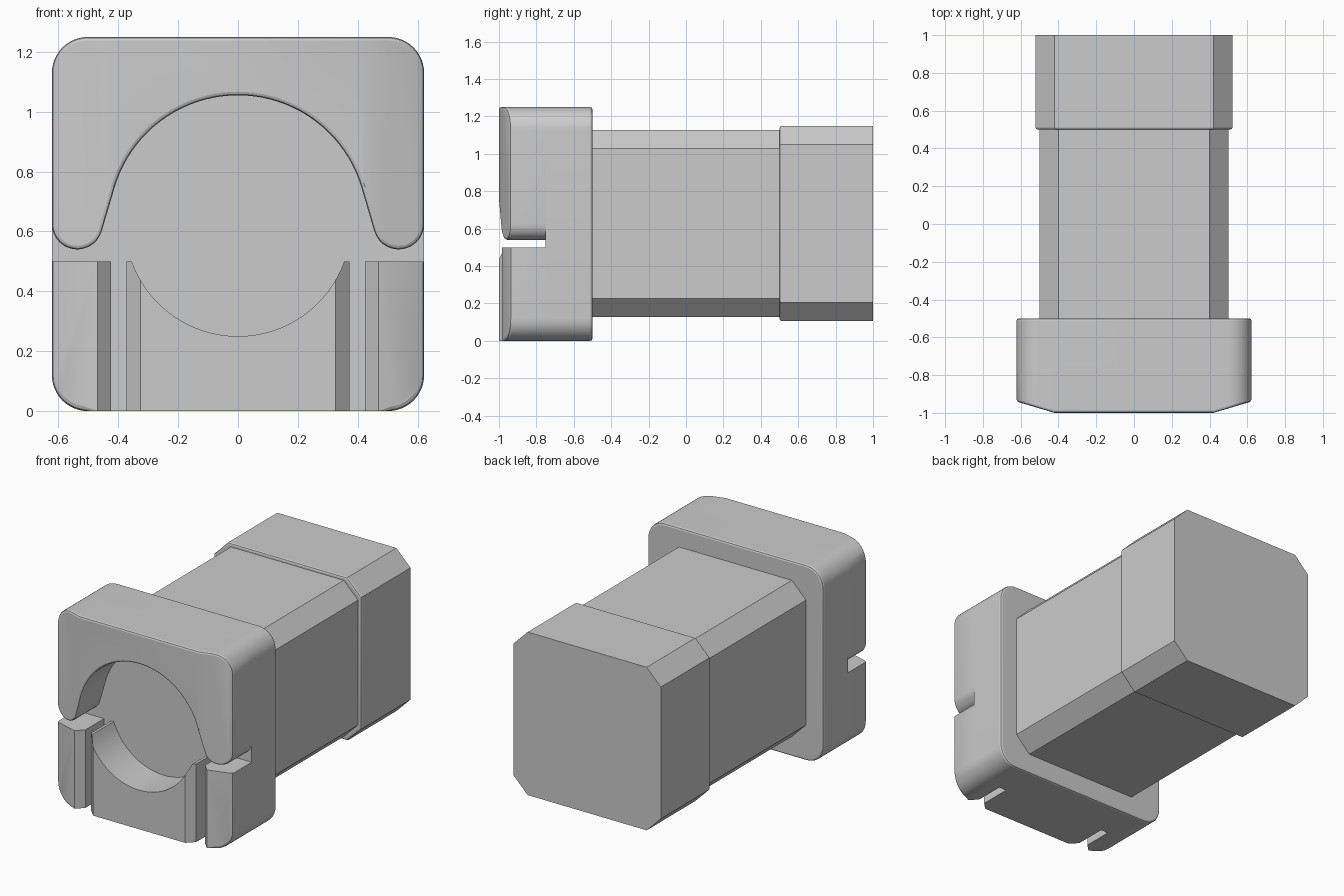
import bpy, bmesh
from math import cos, sin, radians, acos, degrees

if "Cube" in bpy.data.objects:
    bpy.data.objects.remove(bpy.data.objects["Cube"])

W, H, R = 0.622, 1.25, 0.12      # head half width, height, corner radius


def arc(cx, cz, r, a0, a1, n=12):
    """Points on an arc in the x-z plane, angles in degrees."""
    return [(cx + r * cos(radians(a0 + (a1 - a0) * i / n)),
             cz + r * sin(radians(a0 + (a1 - a0) * i / n))) for i in range(n + 1)]


def flip(pts):
    return [(-x, z) for x, z in reversed(pts)]


def prism(name, pts, y0, y1, front=(), rim=None, width=0.012):
    """Extrude an x-z profile from y0 to y1. 'front' lists (|x|, setback)
    breakpoints that slope the front; 'rim' picks sharp edges to round."""
    bm = bmesh.new()
    a = [bm.verts.new((x, y0, z)) for x, z in pts]
    b = [bm.verts.new((x, y1, z)) for x, z in pts]
    bm.faces.new(a)
    bm.faces.new(b[::-1])
    for i in range(len(pts)):
        j = (i + 1) % len(pts)
        bm.faces.new((a[i], b[i], b[j], a[j]))
    for px, _ in front[1:-1]:
        for s in (-1, 1):
            bmesh.ops.bisect_plane(bm, geom=bm.verts[:] + bm.edges[:] + bm.faces[:],
                                   plane_co=(s * px, 0, 0), plane_no=(1, 0, 0))
    for v in bm.verts:
        if front and abs(v.co.y - y0) < 1e-5:
            x = abs(v.co.x)
            for (xa, da), (xb, db) in zip(front, front[1:]):
                if xa - 1e-4 <= x <= xb + 1e-4:
                    v.co.y = y0 + da + (db - da) * (x - xa) / (xb - xa)
                    break
    bmesh.ops.recalc_face_normals(bm, faces=bm.faces[:])
    if rim:
        es = [e for e in bm.edges if len(e.link_faces) == 2
              and e.calc_face_angle() > 0.9
              and all(rim(v.co) for v in e.verts)]
        bmesh.ops.bevel(bm, geom=es, offset=width, segments=2, profile=0.5,
                        affect='EDGES')
    me = bpy.data.meshes.new(name)
    bm.to_mesh(me)
    bm.free()
    ob = bpy.data.objects.new(name, me)
    bpy.context.collection.objects.link(ob)
    bpy.context.view_layer.objects.active = ob
    for o in bpy.context.selected_objects:
        o.select_set(False)
    ob.select_set(True)
    bpy.ops.object.shade_smooth_by_angle(angle=radians(20))
    return ob


def octagon(h, c, cz=0.628):
    k = h - c
    return [(x, z + cz) for x, z in ((h, -k), (h, k), (k, h), (-k, h),
                                     (-h, k), (-h, -k), (-k, -h), (k, -h))]


# Head plate behind the front pieces
top_right = arc(W - R, H - R, R, 0, 90)
low_right = arc(W - R, R, R, 270, 360)
plate = low_right + top_right + flip(top_right) + flip(low_right)
prism("head_plate", plate, -0.75, -0.5, rim=lambda c: c.y > -0.51)

# Upper collar: an arch with rounded feet
fr, ar, cz = 0.085, 0.43, 0.625
fx = W - fr
t = degrees(acos((ar + fr) / fx))
foot = arc(fx, cz, fr, 180 + t, 360, 14)
half = foot + top_right
collar = half + flip(half) + arc(0, cz, ar, 180 - t, t, 40)[1:-1]
# include the arch ends so the legs run straight from arch to foot
collar = (half + flip(half) + arc(0, cz, ar, 180 - t, t, 40))
prism("upper_collar", collar, -1, -0.75, front=[(0, 0), (0.42, 0), (W, 0.06)],
      rim=lambda c: c.y < -0.9)

# Lower side blocks with chamfered inner corners
side = [(0.424, 0)] + low_right + [(W, 0.5), (0.424, 0.5)]
for name, pts in (("lower_block_right", side), ("lower_block_left", flip(side))):
    prism(name, pts, -1, -0.75, front=[(0.424, 0.06), (0.47, 0.015), (W, 0.06)],
          rim=lambda c: c.y < -0.9 and abs(c.x) > 0.475, width=0.015)

# Lower centre block with a round scoop
sr = 0.377
a = degrees(acos(0.355 / sr))
scoop = arc(0, 0.25 + sr, sr, -a, -180 + a, 32)
scoop[0], scoop[-1] = (0.355, 0.5), (-0.355, 0.5)
centre = [(-0.372, 0), (0.372, 0), (0.372, 0.5)] + scoop + [(-0.372, 0.5)]
prism("lower_centre_block", centre, -1, -0.75,
      front=[(0, 0), (0.326, 0), (0.372, 0.046)])

# Chamfered shaft and the slightly larger end block
prism("shaft", octagon(0.5, 0.1), -0.51, 0.51)
prism("end_block", octagon(0.522, 0.1), 0.5, 1.0, rim=lambda c: c.y < 0.51)
